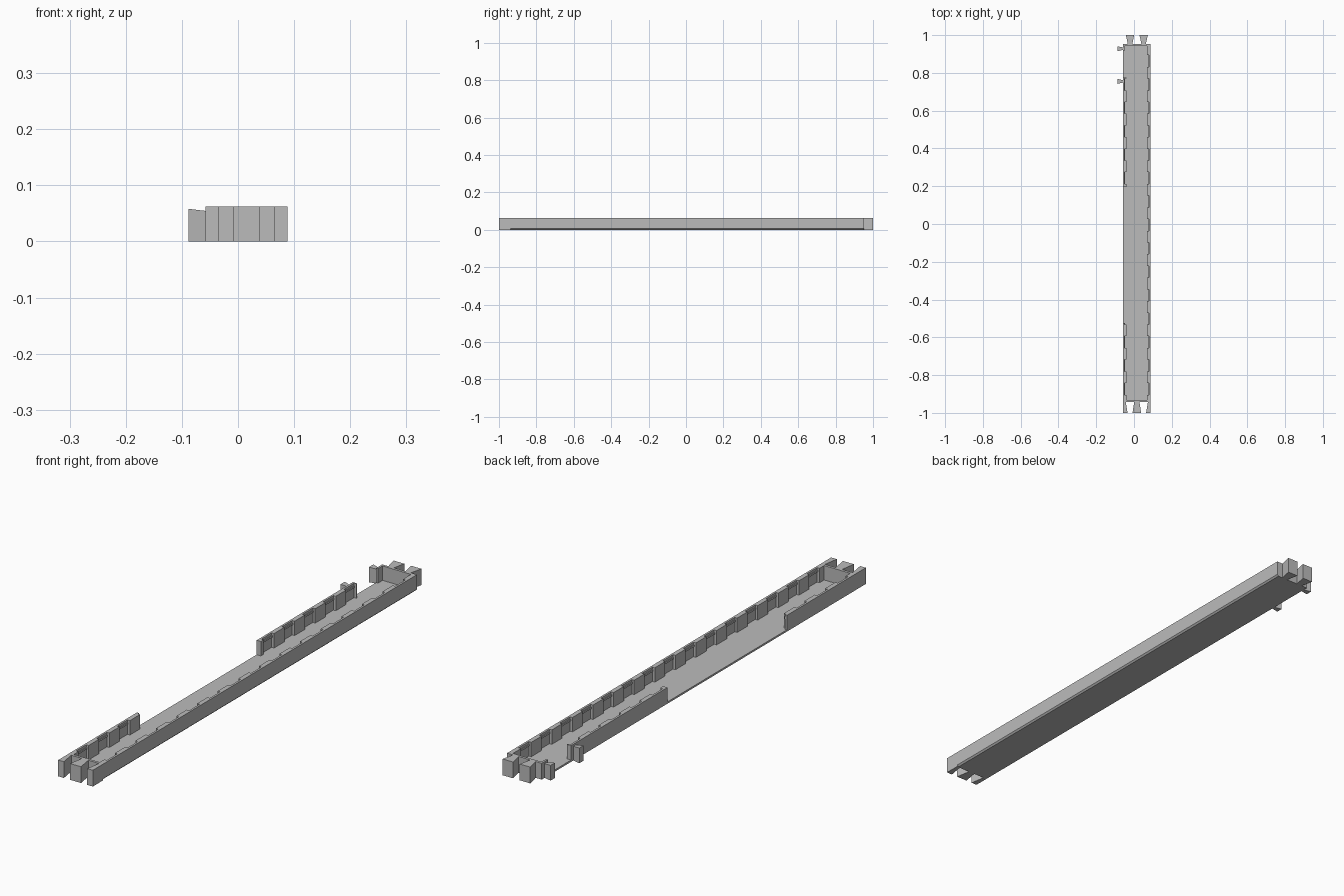
import bpy, bmesh

cube = bpy.data.objects.get("Cube")
if cube:
    bpy.data.objects.remove(cube, do_unlink=True)

grey = bpy.data.materials.new("plain grey")
grey.use_nodes = True
grey.diffuse_color = (0.5, 0.5, 0.5, 1)
grey.node_tree.nodes["Principled BSDF"].inputs["Base Color"].default_value = (0.5, 0.5, 0.5, 1)

LEFT, RIGHT, MID = -0.058, 0.088, 0.015   # outer faces and centre line
BACK, FRONT, TIP = 0.952, -0.942, 1.0     # tray ends and joint tips
TOP, FLOOR = 0.062, 0.007
PITCH = 0.124


def finish(name, bm):
    bmesh.ops.recalc_face_normals(bm, faces=bm.faces)
    mesh = bpy.data.meshes.new(name)
    bm.to_mesh(mesh)
    bm.free()
    mesh.materials.append(grey)
    obj = bpy.data.objects.new(name, mesh)
    bpy.context.collection.objects.link(obj)
    return obj


def extrude(bm, points, direction):
    """Closed outline swept along a direction."""
    face = bm.faces.new([bm.verts.new(p) for p in points])
    ext = bmesh.ops.extrude_face_region(bm, geom=[face])
    verts = [g for g in ext["geom"] if isinstance(g, bmesh.types.BMVert)]
    bmesh.ops.translate(bm, verts=verts, vec=direction)
    return verts


def prism(name, outline, z0=0.0, z1=TOP):
    bm = bmesh.new()
    extrude(bm, [(x, y, z0) for x, y in outline], (0, 0, z1 - z0))
    return finish(name, bm)


def block(name, x0, x1, y0, y1, z0=0.0, z1=TOP):
    return prism(name, [(x0, y0), (x1, y0), (x1, y1), (x0, y1)], z0, z1)


def strip(name, profile, y0, y1):
    bm = bmesh.new()
    extrude(bm, [(x, y0, z) for x, z in profile], (0, y1 - y0, 0))
    return finish(name, bm)


# Tray floor and the long wall with its bevelled lower edge
strip("floor", [(LEFT, 0), (RIGHT - 0.006, 0), (RIGHT - 0.001, FLOOR), (LEFT, FLOOR)], FRONT, BACK)
strip("long_wall", [(RIGHT - 0.008, 0), (RIGHT - 0.006, 0), (RIGHT, 0.006),
                    (RIGHT, TOP), (RIGHT - 0.008, TOP)], FRONT, BACK)

# End walls
block("back_wall", LEFT, RIGHT - 0.006, BACK - 0.01, BACK)
block("front_wall", LEFT, RIGHT - 0.006, FRONT, FRONT + 0.01)

# Broken wall on the open side
spans = [("front", FRONT, -0.525), ("middle", 0.195, 0.775), ("back", 0.915, BACK)]
for label, y0, y1 in spans:
    block("side_wall_" + label, LEFT, LEFT + 0.008, y0, y1)


def inner_pads(name, outer, sign, y0, y1):
    """Evenly spaced thick panels and a lip along the inside of a wall."""
    inner = sorted((outer + sign * 0.006, outer + sign * 0.018))
    lip = sorted((outer + sign * 0.006, outer + sign * 0.011))
    block(name + "_lip", *lip, y0, y1, 0.046, 0.053)
    count = 0
    for i in range(17):
        a = -0.966 + i * PITCH
        b = a + PITCH * 0.5
        a, b = max(a, y0), min(b, y1)
        if b - a > 0.004:
            count += 1
            block(f"{name}_pad_{count}", *inner, a, b, FLOOR, TOP)


inner_pads("long_wall", RIGHT, -1, FRONT, BACK)
for label, y0, y1 in spans[:2]:
    inner_pads("side_wall_" + label, LEFT, 1, y0, y1)

# Flared joint tongues on the back end
for side, cx in (("right", MID - 0.036), ("left", MID + 0.036)):
    prism("back_tongue_" + side, [(cx - 0.011, BACK - 0.003), (cx + 0.011, BACK - 0.003),
                                  (cx + 0.022, TIP), (cx - 0.022, TIP)])

# Middle tongue and corner posts that form the matching sockets on the front
prism("front_tongue", [(MID - 0.013, FRONT + 0.003), (MID + 0.013, FRONT + 0.003),
                       (MID + 0.023, -TIP), (MID - 0.023, -TIP)])
for side, s in (("right", -1), ("left", 1)):
    edge = 0.073 * s
    prism("front_post_" + side, [(MID + edge, FRONT + 0.003), (MID + edge, -TIP),
                                 (MID + 0.049 * s, -TIP), (MID + 0.059 * s, FRONT + 0.003)])

# Small side tongues with a sloping top
for label, cy in (("back", 0.928), ("middle", 0.755)):
    tongue = prism("side_tongue_" + label,
                   [(LEFT + 0.003, cy - 0.006), (LEFT + 0.003, cy + 0.006),
                    (-0.088, cy + 0.013), (-0.088, cy - 0.013)], 0, 0.054)
    for v in tongue.data.vertices:
        if v.co.z > 0.05 and v.co.x < -0.08:
            v.co.z = 0.058
